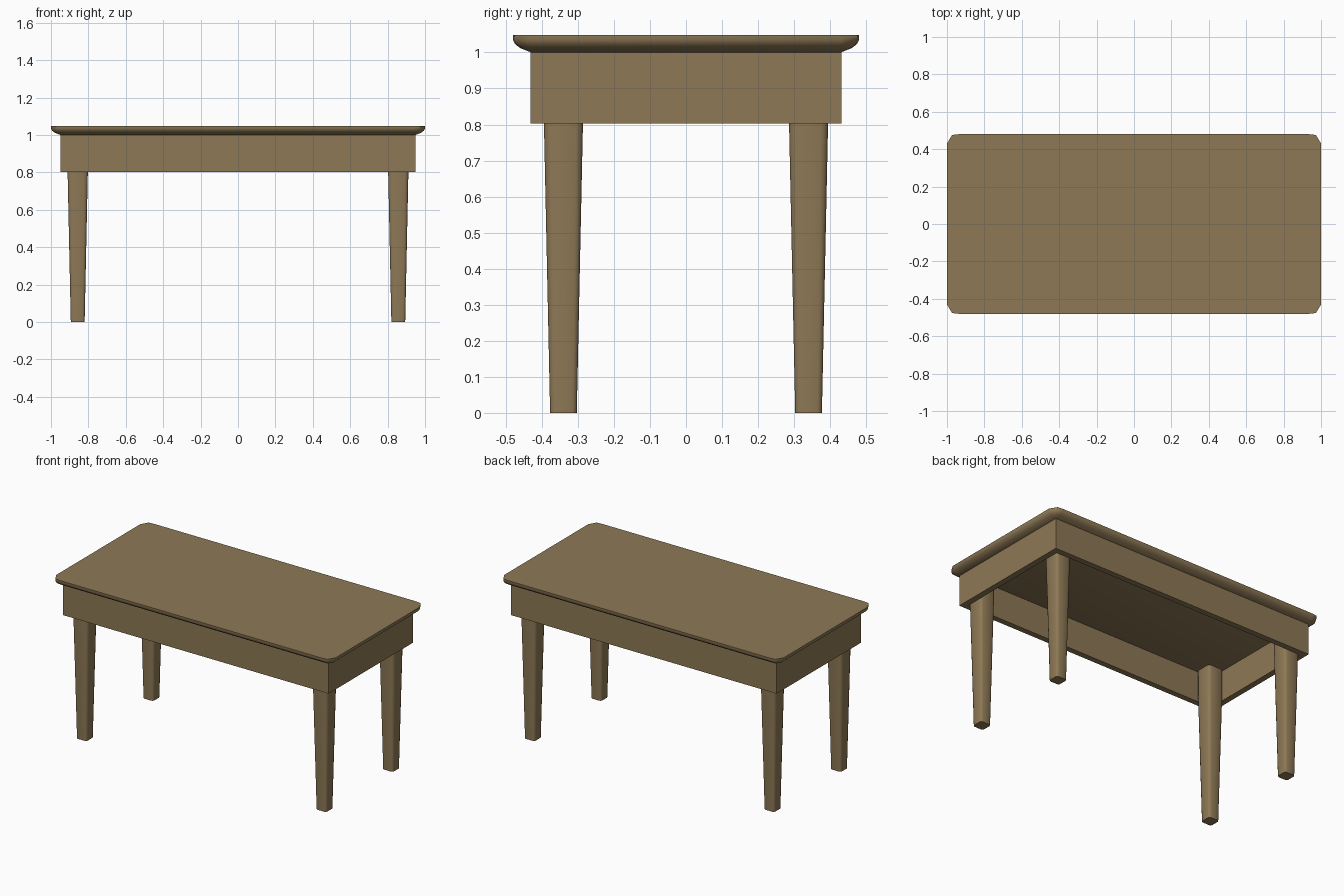
import bpy, bmesh, math

if "Cube" in bpy.data.objects:
    bpy.data.objects.remove(bpy.data.objects["Cube"])

wood = bpy.data.materials.new("brown wood")
wood.diffuse_color = (0.27, 0.19, 0.092, 1)
wood.use_nodes = True
wood.node_tree.nodes["Principled BSDF"].inputs["Base Color"].default_value = wood.diffuse_color


def loft(name, rings, cap_start=True, cap_end=True, smooth=None):
    """Skin equal-length rings of points into one mesh object."""
    bm = bmesh.new()
    loops = [[bm.verts.new(p) for p in ring] for ring in rings]
    n = len(loops[0])
    for a, b in zip(loops, loops[1:]):
        for i in range(n):
            j = (i + 1) % n
            bm.faces.new((a[i], a[j], b[j], b[i]))
    if cap_start:
        bm.faces.new(loops[0][::-1])
    if cap_end:
        bm.faces.new(loops[-1])
    bmesh.ops.remove_doubles(bm, verts=bm.verts, dist=1e-5)
    bmesh.ops.recalc_face_normals(bm, faces=bm.faces)
    me = bpy.data.meshes.new(name)
    bm.to_mesh(me)
    bm.free()
    me.materials.append(wood)
    if smooth:
        me.shade_smooth()
        me.set_sharp_from_angle(angle=math.radians(smooth))
    ob = bpy.data.objects.new(name, me)
    bpy.context.collection.objects.link(ob)
    return ob


def ring(corner, z, cx=0, cy=0):
    """Mirror a corner (listed from the x side to the y side) into a closed ring."""
    q = list(corner)
    pts = q + [(-x, y) for x, y in q[::-1]]
    pts += [(-x, -y) for x, y in q] + [(x, -y) for x, y in q[::-1]]
    return [(cx + x, cy + y, z) for x, y in pts]


# Table top: clipped corners, edge curving inwards to the apron below
def top_ring(k, z):
    offsets = [(0.05, 0), (0.023, 0.046), (-0.012, 0.05)]
    return ring([(0.95 + k * x, 0.43 + k * y) for x, y in offsets], z)


profile = [(0, 1.0), (0.6, 1.012), (0.88, 1.023), (1, 1.035), (1, 1.048)]
loft("table_top", [top_ring(k, z) for k, z in profile], smooth=50)

# Apron: hollow frame under the top
outer, inner = [(0.95, 0.432)], [(0.912, 0.395)]
loft("apron", [ring(outer, 1.002), ring(outer, 0.803),
               ring(inner, 0.803), ring(inner, 1.0)], cap_start=False)


# Legs: tapered, with softened corners
def leg_ring(h, z, cx, cy):
    c = h * 0.35
    r = c * 0.3
    return ring([(h, h - c), (h - r, h - r), (h - c, h)], z, cx, cy)


for sx, side in ((-1, "left"), (1, "right")):
    for sy, end in ((-1, "front"), (1, "back")):
        cx, cy = sx * 0.857, sy * 0.34
        loft(f"{end}_{side}_leg",
             [leg_ring(0.037, 0, cx, cy), leg_ring(0.0545, 0.82, cx, cy),
              leg_ring(0.0545, 1.0, cx, cy)], smooth=50)
